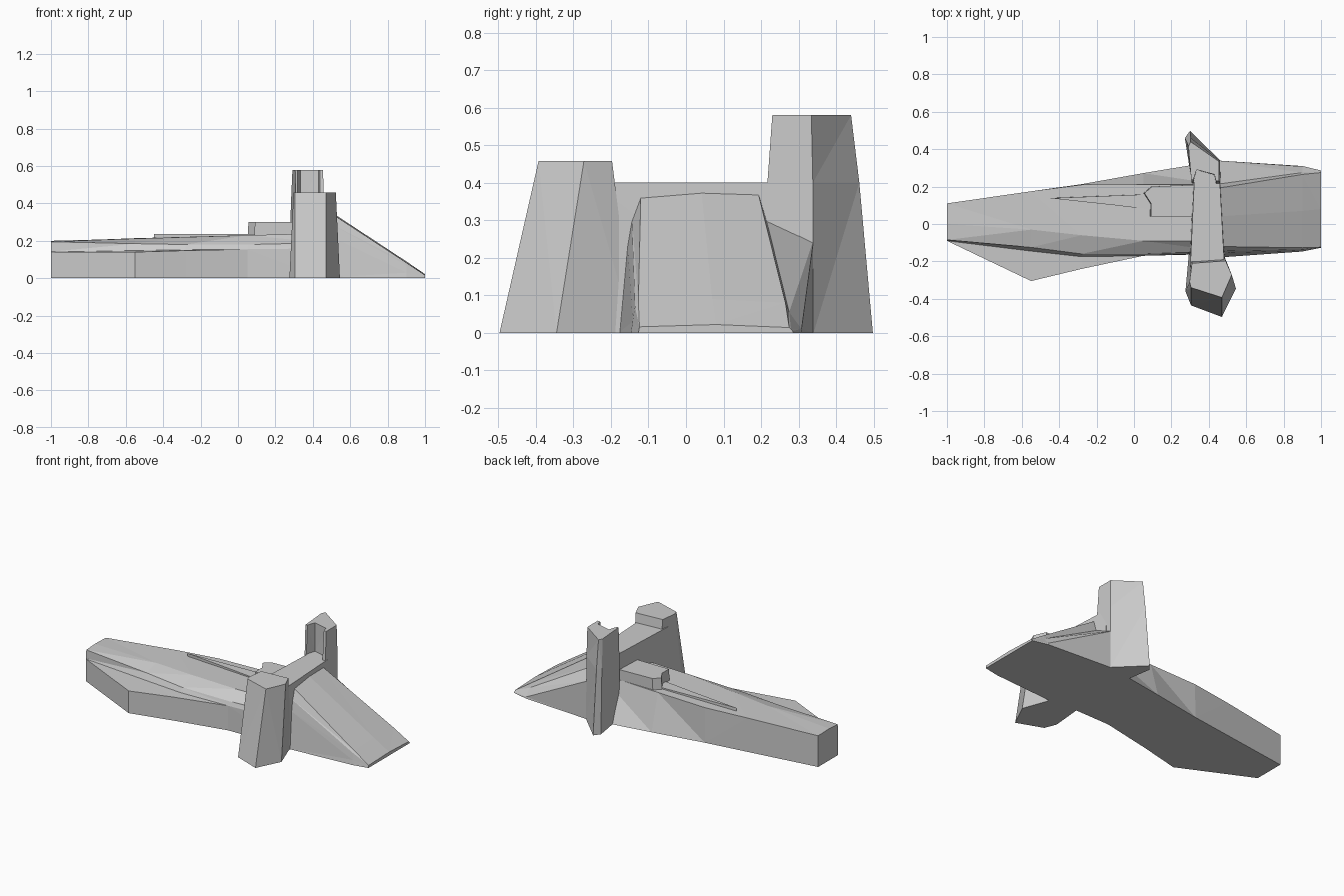
import bpy, bmesh


def loft(name, rings):
    """Skin matching rings of 3D points and cap both ends."""
    bm = bmesh.new()
    rows = [[bm.verts.new(p) for p in ring] for ring in rings]
    n = len(rows[0])
    for a, b in zip(rows, rows[1:]):
        for i in range(n):
            j = (i + 1) % n
            bm.faces.new((a[i], a[j], b[j], b[i]))
    bm.faces.new(rows[0][::-1])
    bm.faces.new(rows[-1])
    bmesh.ops.remove_doubles(bm, verts=bm.verts[:], dist=0.0005)
    bmesh.ops.triangulate(bm, faces=bm.faces[:])
    bmesh.ops.recalc_face_normals(bm, faces=bm.faces[:])
    bmesh.ops.dissolve_limit(bm, angle_limit=0.01, verts=bm.verts[:], edges=bm.edges[:])
    me = bpy.data.meshes.new(name)
    bm.to_mesh(me)
    bm.free()
    ob = bpy.data.objects.new(name, me)
    bpy.context.collection.objects.link(ob)
    return ob


def sections(name, data):
    """Loft (y, z) cross-sections placed along x."""
    return loft(name, [[(x, y, z) for y, z in pts] for x, pts in data])


def prism(name, bottom, z0, top, z1):
    """Tapered prism between two plan outlines."""
    return loft(name, [[(x, y, z0) for x, y in bottom], [(x, y, z1) for x, y in top]])


# Long causeway with a low shelf along the front
sections("causeway", [
    (-1.0, [(-.09, 0), (-.09, .14), (-.088, .142), (-.085, .195), (0, .2), (.11, .197), (.11, 0)]),
    (-.55, [(-.305, 0), (-.305, .14), (-.145, .148), (-.125, .185), (-.03, .212), (.175, .214), (.175, 0)]),
    (-.28, [(-.24, 0), (-.24, .148), (-.175, .152), (-.16, .18), (-.06, .22), (.21, .22), (.213, 0)]),
    (.05, [(-.17, 0), (-.17, .155), (-.168, .16), (-.16, .18), (-.09, .23), (.21, .228), (.272, 0)]),
    (.46, [(-.16, 0), (-.155, .16), (-.15, .17), (-.145, .19), (-.09, .24), (.21, .24), (.34, 0)]),
])

# Shallow curb on the deck
prism("deck_curb", [(-.45, .14), (.31, .172), (.31, .04), (-.1, .1)], .19,
      [(-.45, .138), (.31, .168), (.31, .05), (-.1, .1)], .236)

# Stepped block against the gate wall
block = [(.05, .165), (.09, .2), (.32, .21), (.32, .04), (.085, .04), (.085, .11)]
prism("gate_block", block, .2, [(x + .006, y) for x, y in block], .3)

# Sloping ramp with flanks on either side
sections("ramp", [
    (.44, [(-.18, 0), (-.157, .25), (-.145, .32), (-.12, .385), (.04, .392),
           (.19, .382), (.212, .31), (.34, .248), (.34, 0)]),
    (.9, [(-.147, 0), (-.142, .03), (-.136, .07), (-.127, .083), (.07, .09),
          (.265, .08), (.275, .055), (.308, .01), (.31, 0)]),
    (1.0, [(-.127, 0), (-.126, .005), (-.125, .01), (-.124, .016), (.08, .022),
           (.275, .014), (.28, .01), (.284, .005), (.286, 0)]),
])

# Wall joining the two towers
prism("gate_wall", [(.295, -.25), (.49, -.25), (.47, .3), (.315, .3)], 0,
      [(.3, -.25), (.485, -.25), (.455, .3), (.325, .3)], .4)

# Tapered front tower
prism("front_tower",
      [(.275, -.36), (.305, -.435), (.47, -.497), (.545, -.345), (.47, -.14), (.295, -.14)], 0,
      [(.297, -.31), (.305, -.34), (.47, -.393), (.523, -.272), (.49, -.197), (.31, -.21)], .458)

# Rear tower: solid base, then a crown notched open towards the wall
foot = [(.272, .46), (.30, .498), (.46, .34), (.46, .215), (.31, .215)]
waist = [(.283, .435), (.302, .462), (.458, .338), (.458, .217), (.308, .225)]
prism("rear_tower_base", foot, 0, waist, .4)
notch = [(.438, .217), (.430, .262), (.335, .29), (.318, .228)]
crown = [(.291, .415), (.303, .44), (.455, .334), (.455, .23)]
prism("rear_tower_crown", waist[:4] + notch + waist[4:], .4,
      crown + [(.438, .23), (.430, .265), (.335, .29), (.318, .238), (.306, .235)], .58)
